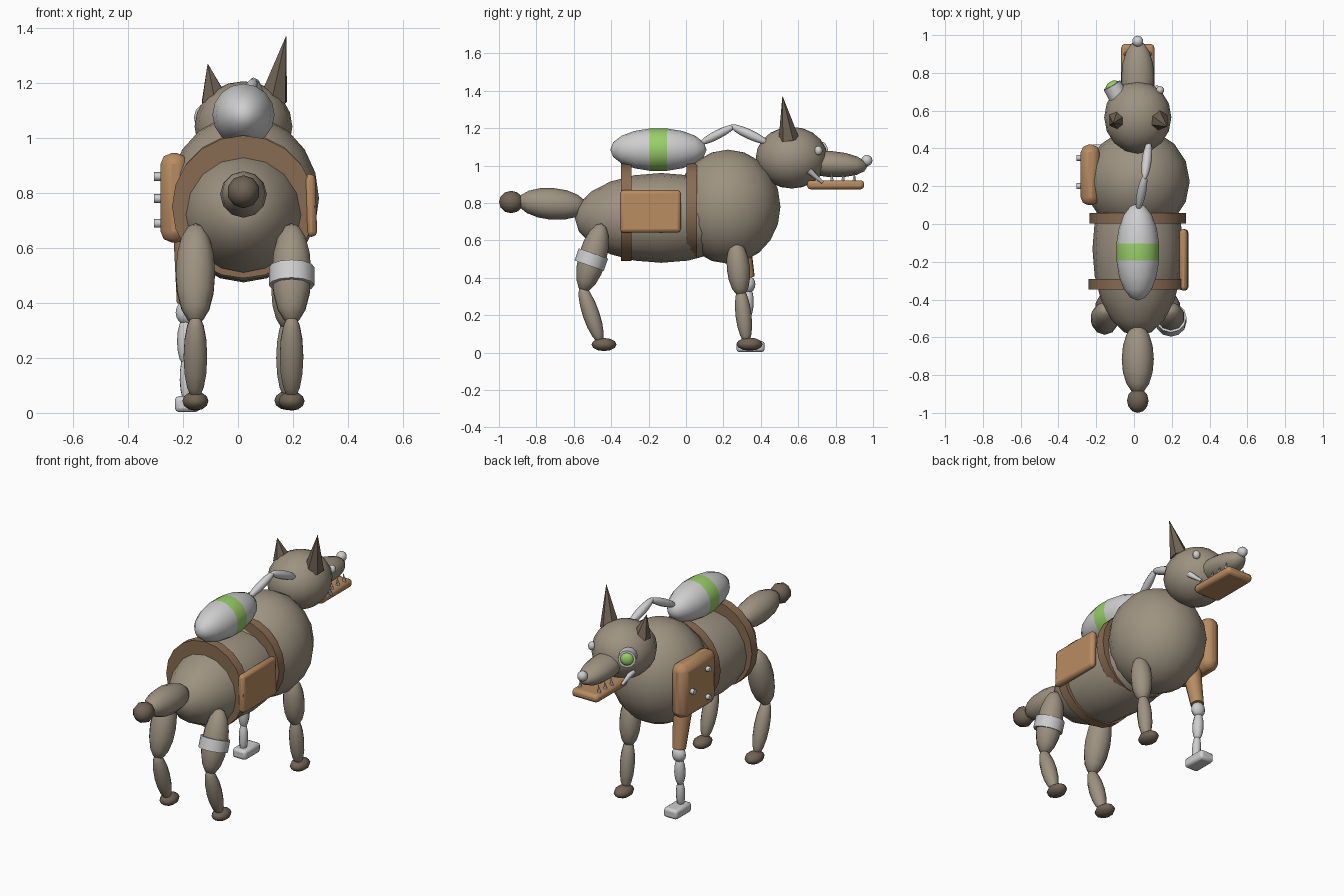
import bpy
from mathutils import Vector

cube = bpy.data.objects.get("Cube")
if cube:
    bpy.data.objects.remove(cube, do_unlink=True)

MID = 0.02  # centre line of the animal


def material(name, color):
    m = bpy.data.materials.new(name)
    m.use_nodes = True
    m.diffuse_color = (*color, 1)
    m.node_tree.nodes["Principled BSDF"].inputs["Base Color"].default_value = (*color, 1)
    return m


FUR = material("taupe fur", (0.34, 0.29, 0.22))
DARK = material("dark brown", (0.16, 0.125, 0.09))
STRAP = material("strap brown", (0.25, 0.15, 0.085))
TAN = material("tan leather", (0.48, 0.26, 0.12))
METAL = material("light grey metal", (0.62, 0.62, 0.63))
GREEN = material("green glass", (0.32, 0.62, 0.14))


def finish(name, mat, smooth=60):
    o = bpy.context.object
    o.name = name
    o.data.materials.append(mat)
    bpy.ops.object.transform_apply(location=False, rotation=False, scale=True)
    bpy.ops.object.shade_smooth_by_angle(angle=smooth * 0.01745)
    return o


def aim(a, b):
    a, b = Vector(a), Vector(b)
    d = b - a
    return (a + b) / 2, d.length, d.to_track_quat('Z', 'Y').to_euler()


def ball(name, loc, size, mat, tilt=0, seg=16, rings=10):
    bpy.ops.mesh.primitive_uv_sphere_add(segments=seg, ring_count=rings, radius=1,
                                         location=loc, rotation=(tilt, 0, 0))
    bpy.context.object.scale = size
    return finish(name, mat)


def spindle(name, a, b, r, mat, seg=10, rings=8):
    """Long ellipsoid whose poles are a and b."""
    c, length, rot = aim(a, b)
    bpy.ops.mesh.primitive_uv_sphere_add(segments=seg, ring_count=rings, radius=1,
                                         location=c, rotation=rot)
    bpy.context.object.scale = (r, r, length / 2)
    return finish(name, mat)


def cone(name, a, b, r1, r2, mat, seg=12):
    c, length, rot = aim(a, b)
    bpy.ops.mesh.primitive_cone_add(vertices=seg, radius1=r1, radius2=r2, depth=length,
                                    location=c, rotation=rot)
    return finish(name, mat, 50)


def box(name, loc, size, bevel, mat, rot=(0, 0, 0)):
    bpy.ops.mesh.primitive_cube_add(size=1, location=loc, rotation=rot)
    bpy.context.object.scale = size
    o = finish(name, mat, 50)
    mod = o.modifiers.new("bevel", 'BEVEL')
    mod.width = bevel
    mod.segments = 2
    return o


# Trunk
ball("chest", (MID, 0.225, 0.78), (0.275, 0.28, 0.305), FUR)
spindle("barrel", (MID, -0.595, 0.72), (MID, 0.33, 0.72), 0.24, FUR, 16, 10)

# Straps round the trunk
for name, y, z, r in (("rear_strap", -0.32, 0.75, 0.26), ("front_strap", 0.03, 0.76, 0.255)):
    cone(name, (MID, y - 0.028, z), (MID, y + 0.028, z), r, r, STRAP, 20)

# Tail
spindle("tail", (MID, -0.9, 0.81), (MID, -0.53, 0.78), 0.085, FUR, 12)
spindle("tail_tip", (MID, -1.0, 0.805), (MID, -0.87, 0.805), 0.06, DARK, 10, 6)

# Head
ball("head", (MID, 0.565, 1.042), (0.178, 0.192, 0.165), FUR)
spindle("muzzle", (MID, 0.58, 1.02), (MID, 0.97, 0.995), 0.07, FUR, 12).scale.x = 1.25
ball("nose", (MID, 0.967, 1.027), (0.03, 0.03, 0.03), METAL, seg=10, rings=8)
box("jaw", (MID, 0.8, 0.897), (0.175, 0.305, 0.048), 0.018, TAN)
for s in (-1, 1):
    for y in (0.78, 0.84, 0.9):
        cone("tooth", (MID + s * 0.065, y, 0.915), (MID + s * 0.06, y, 0.965),
             0.012, 0.001, METAL, 6)
    cone("tusk", (MID + s * 0.125, 0.655, 0.975), (MID + s * 0.1, 0.73, 0.91),
         0.018, 0.008, METAL, 8)

# Ears, one whole and one cropped
cone("tall_ear", (0.128, 0.55, 1.14), (0.175, 0.516, 1.37), 0.056, 0.001, DARK, 6)
cone("short_ear", (-0.085, 0.55, 1.14), (-0.11, 0.535, 1.27), 0.054, 0.001, DARK, 6)

# Eyes: a plain one and a glass lens in a housing
ball("plain_eye", (0.138, 0.708, 1.08), (0.022, 0.022, 0.025), METAL, seg=10, rings=8)
cone("lens_housing", (-0.08, 0.67, 1.07), (-0.117, 0.735, 1.077), 0.052, 0.05, METAL)
spindle("lens", (-0.105, 0.715, 1.075), (-0.128, 0.752, 1.08), 0.038, GREEN, 12, 6)

# Tank with a glass band, and its hose to the head
tank = spindle("tank", (MID, -0.405, 1.085), (MID, 0.11, 1.085), 0.115, METAL, 16, 9)
tank.data.materials.append(GREEN)
for p in tank.data.polygons:
    p.material_index = int(abs(p.center.z) < 0.05)
spindle("hose_rear", (MID, 0.07, 1.115), (0.06, 0.265, 1.215), 0.024, METAL, 8)
spindle("hose_front", (0.055, 0.235, 1.215), (0.08, 0.44, 1.12), 0.026, METAL, 8)

# Pouch and riveted shoulder pad
box("pouch", (0.264, -0.19, 0.755), (0.042, 0.325, 0.228), 0.018, TAN, (0, -0.03, 0))
box("shoulder_pad", (-0.232, 0.26, 0.783), (0.1, 0.32, 0.325), 0.04, TAN)
for y, z in ((0.2, 0.86), (0.35, 0.78), (0.2, 0.69)):
    cone("rivet", (-0.27, y, z), (-0.305, y, z), 0.016, 0.016, METAL, 8)

# Hind legs
for side, s in (("left", 1), ("right", -1)):
    x = MID + s * 0.175
    spindle(side + "_thigh", (x, -0.45, 0.69), (x, -0.55, 0.325), 0.075, FUR)
    spindle(side + "_shin", (x, -0.56, 0.36), (x, -0.455, 0.05), 0.045, FUR)
    ball(side + "_hind_paw", (x, -0.438, 0.043), (0.05, 0.067, 0.035), DARK, seg=10, rings=6)
cone("thigh_band", (0.195, -0.518, 0.465), (0.195, -0.495, 0.53), 0.083, 0.083, METAL)

# Natural front leg
spindle("upper_front_leg", (0.18, 0.265, 0.6), (0.18, 0.295, 0.3), 0.062, FUR)
spindle("lower_front_leg", (0.18, 0.29, 0.35), (0.18, 0.325, 0.05), 0.043, FUR)
ball("front_paw", (0.18, 0.34, 0.045), (0.05, 0.07, 0.035), DARK, seg=10, rings=6)

# Artificial front leg
cone("leg_socket", (-0.18, 0.285, 0.64), (-0.185, 0.33, 0.4), 0.055, 0.038, TAN)
ball("knee_joint", (-0.187, 0.335, 0.365), (0.042, 0.036, 0.045), METAL, seg=10, rings=8)
spindle("upper_strut", (-0.19, 0.335, 0.35), (-0.19, 0.325, 0.17), 0.032, METAL, 8)
spindle("lower_strut", (-0.19, 0.325, 0.21), (-0.185, 0.315, 0.03), 0.026, METAL, 8)
box("metal_foot", (-0.185, 0.345, 0.032), (0.09, 0.15, 0.058), 0.015, METAL)
